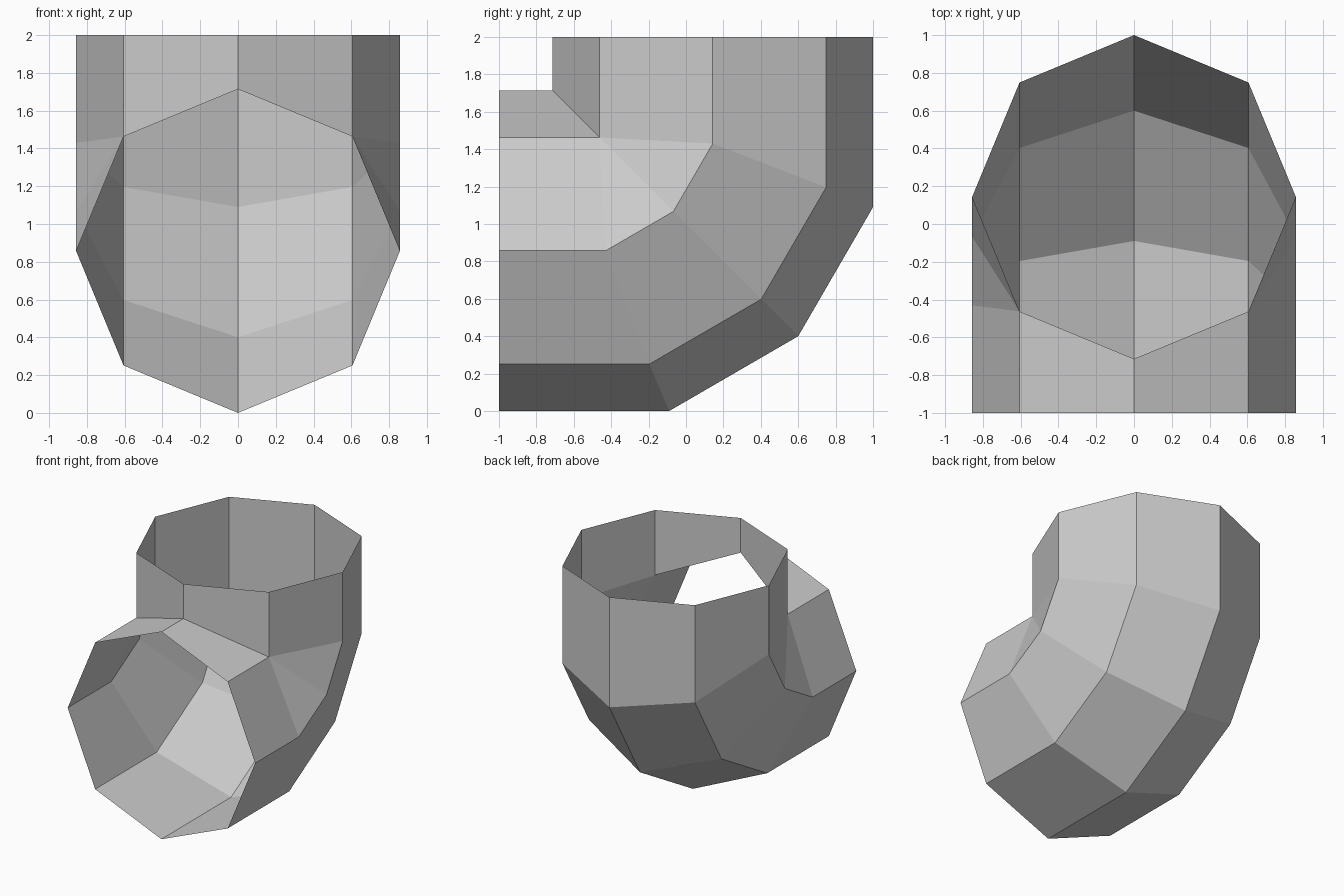
import bpy
import bmesh
import math

cube = bpy.data.objects.get("Cube")
if cube:
    bpy.data.objects.remove(cube, do_unlink=True)

SIDES = 8
RADIUS = 0.857
CENTRE_Y, CENTRE_Z = 0.143, 0.857        # axes of the upright and forward pipes
CUT = (1.09, 0.945, 0.573, 0.0, 0.0)     # corner bevel, from outer to inner rib
MID = 0.367                              # how far the middle of the bevel is pulled in

grey = bpy.data.materials.new("light grey")
grey.use_nodes = True
colour = (0.6, 0.6, 0.6, 1.0)
grey.diffuse_color = colour
grey.node_tree.nodes["Principled BSDF"].inputs["Base Color"].default_value = colour


def rib(i):
    """Points of one lengthwise rib, from the front opening to the top opening."""
    angle = math.tau * i / SIDES
    x, d = RADIUS * math.sin(angle), RADIUS * math.cos(angle)
    y, z = CENTRE_Y + d, CENTRE_Z - d
    cut = CUT[min(i, SIDES - i)]
    return [(x, -1, z), (x, y - cut, z), (x, y - cut * MID, z + cut * MID),
            (x, y, z + cut), (x, y, 2)]


# Open elbow pipe: ribs joined by strips of faces
bm = bmesh.new()
ribs = [[bm.verts.new(p) for p in rib(i)] for i in range(SIDES)]
for i in range(SIDES):
    a, b = ribs[i], ribs[(i + 1) % SIDES]
    for j in range(len(a) - 1):
        bm.faces.new((a[j], b[j], b[j + 1], a[j + 1]))

# The inner corner stays a sharp mitre, so its bevel points merge
bmesh.ops.remove_doubles(bm, verts=bm.verts[:], dist=0.001)
bmesh.ops.recalc_face_normals(bm, faces=bm.faces[:])

# Make sure the skin faces outward
bm.faces.ensure_lookup_table()
outer = max(bm.faces, key=lambda f: f.calc_center_median().y)
if outer.normal.y < 0:
    bmesh.ops.reverse_faces(bm, faces=bm.faces[:])

mesh = bpy.data.meshes.new("elbow_pipe")
bm.to_mesh(mesh)
bm.free()
mesh.materials.append(grey)
pipe = bpy.data.objects.new("elbow_pipe", mesh)
bpy.context.scene.collection.objects.link(pipe)
